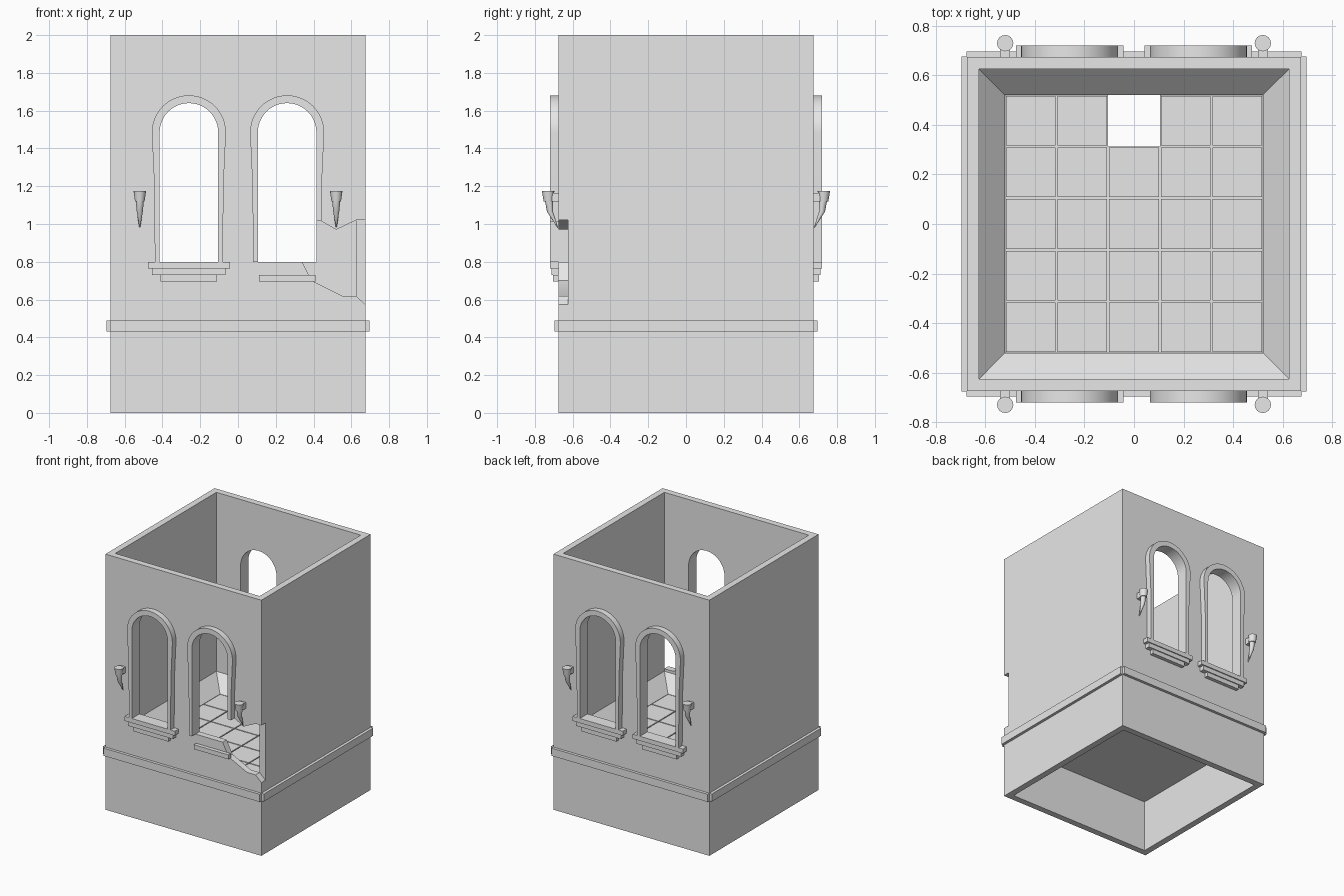
import bpy, bmesh, math

if "Cube" in bpy.data.objects:
    bpy.data.objects.remove(bpy.data.objects["Cube"], do_unlink=True)

stone = bpy.data.materials.new("grey_stone")
stone.use_nodes = True
stone.diffuse_color = (0.8, 0.8, 0.8, 1)
stone.node_tree.nodes["Principled BSDF"].inputs["Base Color"].default_value = stone.diffuse_color


def finish(name, bm):
    bmesh.ops.recalc_face_normals(bm, faces=bm.faces)
    mesh = bpy.data.meshes.new(name)
    bm.to_mesh(mesh)
    bm.free()
    mesh.materials.append(stone)
    obj = bpy.data.objects.new(name, mesh)
    bpy.context.scene.collection.objects.link(obj)
    return obj


def add_box(bm, x0, x1, y0, y1, z0, z1):
    verts = bmesh.ops.create_cube(bm, size=1)["verts"]
    for v in verts:
        v.co = (x1 if v.co.x > 0 else x0, y1 if v.co.y > 0 else y0, z1 if v.co.z > 0 else z0)


def prism(name, outline, y0, y1):
    """Extrude an x-z outline along y."""
    bm = bmesh.new()
    face = bm.faces.new([bm.verts.new((x, y0, z)) for x, z in outline])
    new = bmesh.ops.extrude_face_region(bm, geom=[face])["geom"]
    bmesh.ops.translate(bm, vec=(0, y1 - y0, 0), verts=[g for g in new if isinstance(g, bmesh.types.BMVert)])
    return finish(name, bm)


def loft(bm, rings, closed=False):
    """Bridge successive rings of points."""
    rows = [[bm.verts.new(p) for p in ring] for ring in rings]
    n = len(rows[0])
    pairs = list(zip(rows, rows[1:])) + ([(rows[-1], rows[0])] if closed else [])
    for a, b in pairs:
        for i in range(n):
            j = (i + 1) % n
            bm.faces.new((a[i], a[j], b[j], b[i]))
    if not closed:
        bm.faces.new(rows[0])
        bm.faces.new(rows[-1])


def cut(obj, cutter):
    mod = obj.modifiers.new("cut", 'BOOLEAN')
    mod.operation = 'DIFFERENCE'
    mod.solver = 'EXACT'
    mod.object = cutter
    bpy.context.view_layer.objects.active = obj
    bpy.ops.object.modifier_apply(modifier=mod.name)


def smooth(obj):
    bpy.ops.object.select_all(action='DESELECT')
    obj.select_set(True)
    bpy.context.view_layer.objects.active = obj
    bpy.ops.object.shade_smooth_by_angle(angle=math.radians(30))


WALL, SILL_Z, SPRING, SEG = 0.675, 0.8, 1.485, 24


def arch(cx, lower, radius):
    """Open arch path: right side up, over the top, left side down."""
    arc = [(radius * math.cos(math.pi * i / SEG), SPRING + radius * math.sin(math.pi * i / SEG))
           for i in range(SEG + 1)]
    path = lower + arc + [(-x, z) for x, z in reversed(lower)]
    return [(cx + x, z) for x, z in path]


# Walls with hollow base and sloped skirting around the floor
profile = [(WALL, 0), (WALL, 2), (0.625, 2), (0.625, 0.6), (0.52, 0.49),
           (0.52, 0.41), (0.625, 0.41), (0.625, 0)]
bm = bmesh.new()
loft(bm, [[(-h, -h, z), (h, -h, z), (h, h, z), (-h, h, z)] for h, z in profile], closed=True)
walls = finish("walls", bm)

# Broken corner and window openings
breach = prism("breach_cutter",
               [(0.335, 0.81), (0.39, 0.7), (0.55, 0.62), (0.625, 0.62), (0.72, 0.53), (0.72, 1.02),
                (0.625, 1.02), (0.52, 0.97), (0.44, 1.015), (0.4, 1.02)], -0.8, -0.625)
cutters = [breach]
for side, cx in (("right", -0.26), ("left", 0.26)):
    cutters.append(prism("window_cutter_" + side, arch(cx, [(0.155, SILL_Z)], 0.155), -0.9, 0.9))
for c in cutters:
    cut(walls, c)
    c.hide_render = True
    c.hide_set(True)
smooth(walls)

# Floor tiles on a grooved bed, one cell fallen out at the back
pitch = 1.04 / 5
bed, tiles = bmesh.new(), bmesh.new()
for i in range(5):
    for j in range(5):
        if (i, j) == (2, 4):
            continue
        x, y = -0.52 + i * pitch, -0.52 + j * pitch
        add_box(bed, x, x + pitch, y, y + pitch, 0.41, 0.475)
        add_box(tiles, x + 0.004, x + pitch - 0.004, y + 0.004, y + pitch - 0.004, 0.47, 0.49)
finish("floor_bed", bed)
finish("floor_tiles", tiles)

# Trim band: one strip per wall
bm = bmesh.new()
for s in (-1, 1):
    a, b = sorted((s * 0.67, s * 0.697))
    add_box(bm, -0.676, 0.676, a, b, 0.43, 0.49)
    add_box(bm, a, b, -0.676, 0.676, 0.43, 0.49)
finish("trim_band", bm)

# Window frames and stepped sills, front and back
for face, s in (("front", -1), ("back", 1)):
    for side, cx in (("right", -0.26), ("left", 0.26)):
        inner = arch(cx, [(0.155, SILL_Z), (0.155, 1.2)], 0.155)
        outer = arch(cx, [(0.18, SILL_Z), (0.183, 1.2)], 0.196)
        y0, y1 = s * WALL, s * 0.72
        bm = bmesh.new()
        loft(bm, [[(xi, y0, zi), (xi, y1, zi), (xo, y1, zo), (xo, y0, zo)]
                  for (xi, zi), (xo, zo) in zip(inner, outer)])
        frame = finish(f"window_frame_{face}_{side}", bm)
        bm = bmesh.new()
        for k, (half, depth) in enumerate(((0.217, 0.72), (0.195, 0.712), (0.15, 0.704))):
            a, b = sorted((s * WALL, s * depth))
            top = SILL_Z - k * 0.035
            add_box(bm, cx - half, cx + half, a, b, top - 0.035, top)
        sill = finish(f"window_sill_{face}_{side}", bm)
        if (face, side) == ("front", "left"):
            cut(frame, breach)
            cut(sill, breach)
        smooth(frame)

# Wall torches: cup, bent tapering handle and bracket
for face, s in (("front", -1), ("back", 1)):
    for side, cx in (("right", -0.52), ("left", 0.52)):
        bm = bmesh.new()
        rings = [(0.73, 1.175, 0.033), (0.728, 1.118, 0.025), (0.725, 1.118, 0.021),
                 (0.72, 1.065, 0.016), (0.679, 0.98, 0.002)]
        loft(bm, [[(cx + r * math.cos(t * math.pi / 8), s * (y + r * math.sin(t * math.pi / 8)), z)
                   for t in range(16)] for y, z, r in rings])
        a, b = sorted((s * 0.67, s * 0.71))
        add_box(bm, cx - 0.02, cx + 0.02, a, b, 1.118, 1.165)
        smooth(finish(f"torch_{face}_{side}", bm))
